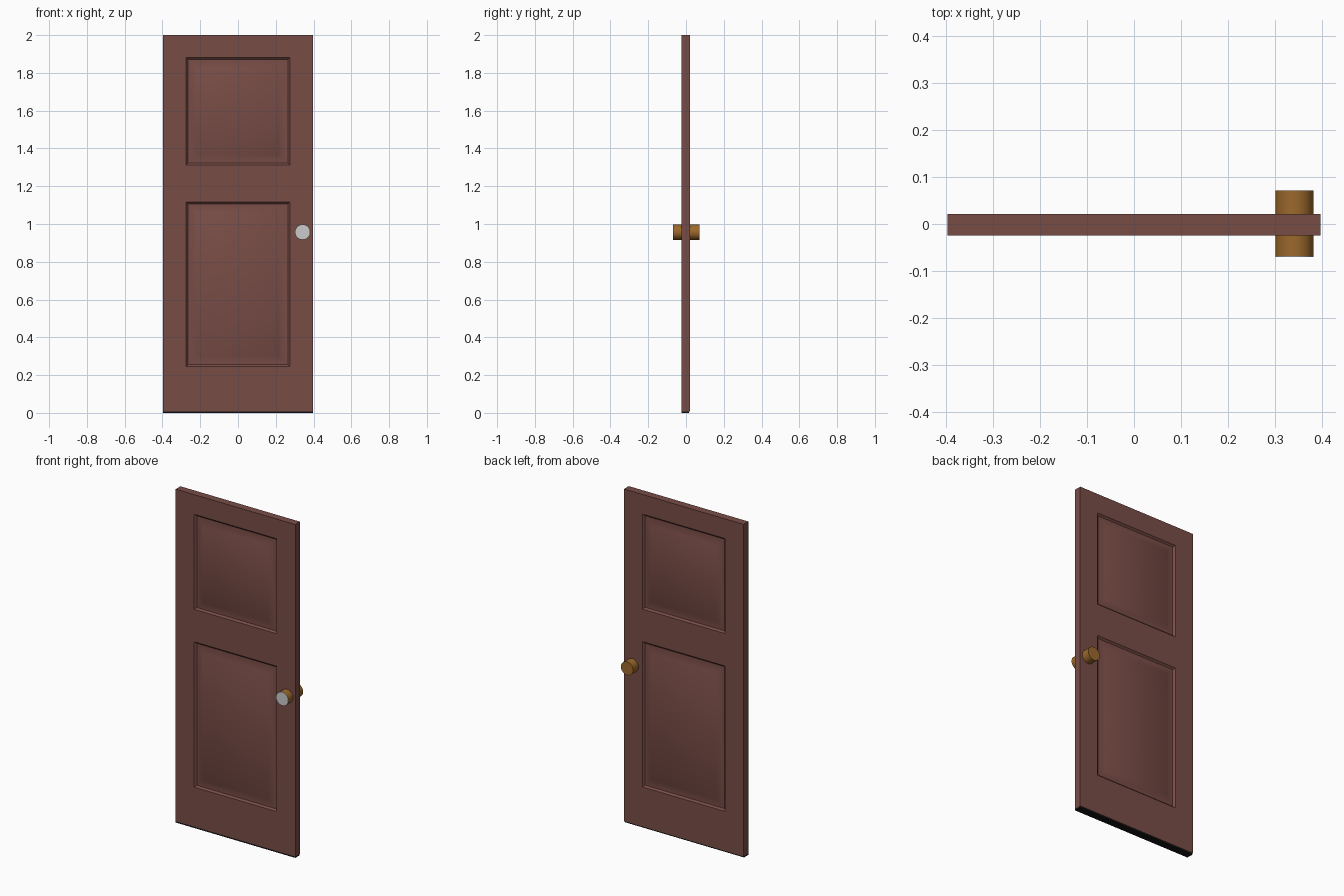
import bpy, bmesh, math
from mathutils import Vector

if "Cube" in bpy.data.objects:
    bpy.data.objects.remove(bpy.data.objects["Cube"])

def material(name, rgb):
    m = bpy.data.materials.new(name)
    m.diffuse_color = (*rgb, 1)
    m.use_nodes = True
    m.node_tree.nodes["Principled BSDF"].inputs["Base Color"].default_value = m.diffuse_color
    return m

wood = material("brown_wood", (0.19, 0.073, 0.062))
brass = material("brass", (0.33, 0.14, 0.025))
rubber = material("black_rubber", (0.008, 0.008, 0.008))

def finish(name, bm, mat=None):
    me = bpy.data.meshes.new(name)
    bm.to_mesh(me)
    bm.free()
    ob = bpy.data.objects.new(name, me)
    bpy.context.collection.objects.link(ob)
    if mat:
        me.materials.append(mat)
    bpy.ops.object.select_all(action='DESELECT')
    ob.select_set(True)
    bpy.context.view_layer.objects.active = ob
    bpy.ops.object.shade_smooth_by_angle(angle=math.radians(30))
    return ob

def box(lo, hi):
    bm = bmesh.new()
    bmesh.ops.create_cube(bm, size=1)
    lo, hi = Vector(lo), Vector(hi)
    for v in bm.verts:
        v.co = (lo + hi) / 2 + v.co * (hi - lo)
    return bm

FRONT, BACK, HALF_W = -0.024, 0.021, 0.397
PANELS = [(0.245, 1.117), (1.312, 1.882)]
PANEL_X = 0.274

# door slab, cut along the panel outlines
bm = box((-HALF_W, FRONT, 0.008), (HALF_W, BACK, 2.0))
cuts = [((x, 0, 0), (1, 0, 0)) for x in (-PANEL_X, PANEL_X)]
cuts += [((0, 0, z), (0, 0, 1)) for p in PANELS for z in p]
for co, no in cuts:
    bmesh.ops.bisect_plane(bm, geom=bm.verts[:] + bm.edges[:] + bm.faces[:],
                           plane_co=co, plane_no=no)
bm.normal_update()

def is_panel(f):
    c = f.calc_center_median()
    return (abs(f.normal.y) > 0.9 and abs(c.x) < PANEL_X
            and any(a < c.z < b for a, b in PANELS))

# moulded recess with a raised field, on both faces
panels = [f for f in bm.faces if is_panel(f)]
for width, depth in ((0.004, -0.005), (0.006, -0.005), (0.006, 0.0),
                     (0.032, 0.006), (0.004, 0.002)):
    bmesh.ops.inset_individual(bm, faces=panels, thickness=width, depth=depth,
                               use_even_offset=True)
finish("door_slab", bm, wood)

# weather strip under the door
finish("bottom_seal", box((-HALF_W, FRONT, 0), (HALF_W, BACK - 0.004, 0.008)), rubber)

def disc(name, y0, y1, mat=None, radius=0.0405):
    bm = bmesh.new()
    bmesh.ops.create_cone(bm, cap_ends=True, segments=32, radius1=radius,
                          radius2=radius, depth=abs(y1 - y0))
    for v in bm.verts:
        x, y, z = v.co
        v.co = (0.342 + x, (y0 + y1) / 2 - z, 0.957 + y)
    return finish(name, bm, mat)

# knobs on both sides, with a grey cap on the front one
disc("front_knob", -0.068, FRONT, brass)
disc("front_knob_cap", -0.070, -0.068)
disc("back_knob", BACK, 0.071, brass)
